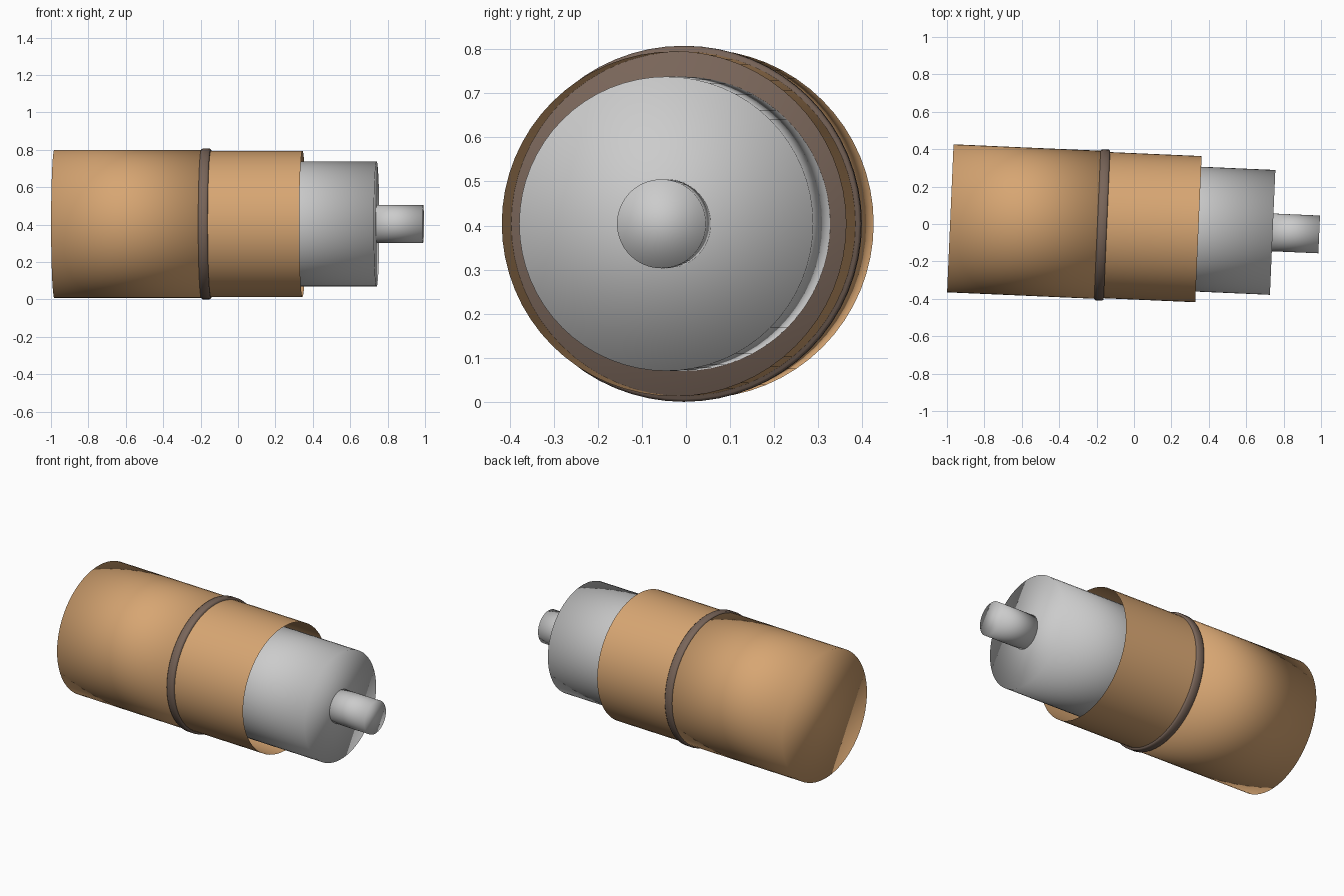
import bpy, bmesh, math
from mathutils import Matrix

if "Cube" in bpy.data.objects:
    bpy.data.objects.remove(bpy.data.objects["Cube"])

SEG = 64
# Shared axis: along x, turned slightly about z
AXIS = Matrix.Translation((0, -0.0125, 0.404)) @ Matrix.Rotation(math.radians(-2.5), 4, 'Z')


def material(name, rgb):
    m = bpy.data.materials.new(name)
    m.diffuse_color = (*rgb, 1)
    m.use_nodes = True
    m.node_tree.nodes["Principled BSDF"].inputs["Base Color"].default_value = m.diffuse_color
    return m


def turned(name, profile, cap_start=True, cap_end=True, mat=None):
    """Revolve (x, radius) points around the shared axis."""
    bm = bmesh.new()
    rings = []
    for x, r in profile:
        rings.append([bm.verts.new((x, r * math.cos(a), r * math.sin(a)))
                      for a in (2 * math.pi * i / SEG for i in range(SEG))])
    for a, b in zip(rings, rings[1:]):
        for i in range(SEG):
            j = (i + 1) % SEG
            bm.faces.new((a[i], b[i], b[j], a[j]))
    if cap_start:
        bm.faces.new(rings[0])
    if cap_end:
        bm.faces.new(rings[-1][::-1])
    if cap_start or cap_end:
        bmesh.ops.recalc_face_normals(bm, faces=bm.faces)
    else:
        for f in bm.faces:
            c = f.calc_center_median()
            f.normal_update()
            if f.normal.y * c.y + f.normal.z * c.z < 0:
                f.normal_flip()
    for f in bm.faces:
        f.smooth = True
    me = bpy.data.meshes.new(name)
    bm.to_mesh(me)
    bm.free()
    ob = bpy.data.objects.new(name, me)
    bpy.context.collection.objects.link(ob)
    ob.matrix_world = AXIS
    if mat:
        me.materials.append(mat)
    return ob


copper = material("copper", (0.68, 0.38, 0.17))
brown = material("dark_brown", (0.19, 0.13, 0.10))

# Closed rear body
turned("rear_body", [(-0.983, 0.396), (-0.17, 0.396)], mat=copper)
# Dark dividing band, a solid disc with bevelled rim
turned("band", [(-0.196, 0.398), (-0.188, 0.404), (-0.153, 0.404), (-0.145, 0.398)], mat=brown)
# Open front sleeve
turned("front_sleeve", [(-0.15, 0.391), (0.345, 0.391)], False, False, copper)
# Pale inner core, running back into the sleeve
turned("core", [(-0.14, 0.334), (0.742, 0.334)])
# Tip pin
turned("tip_pin", [(0.70, 0.101), (0.991, 0.101)])
